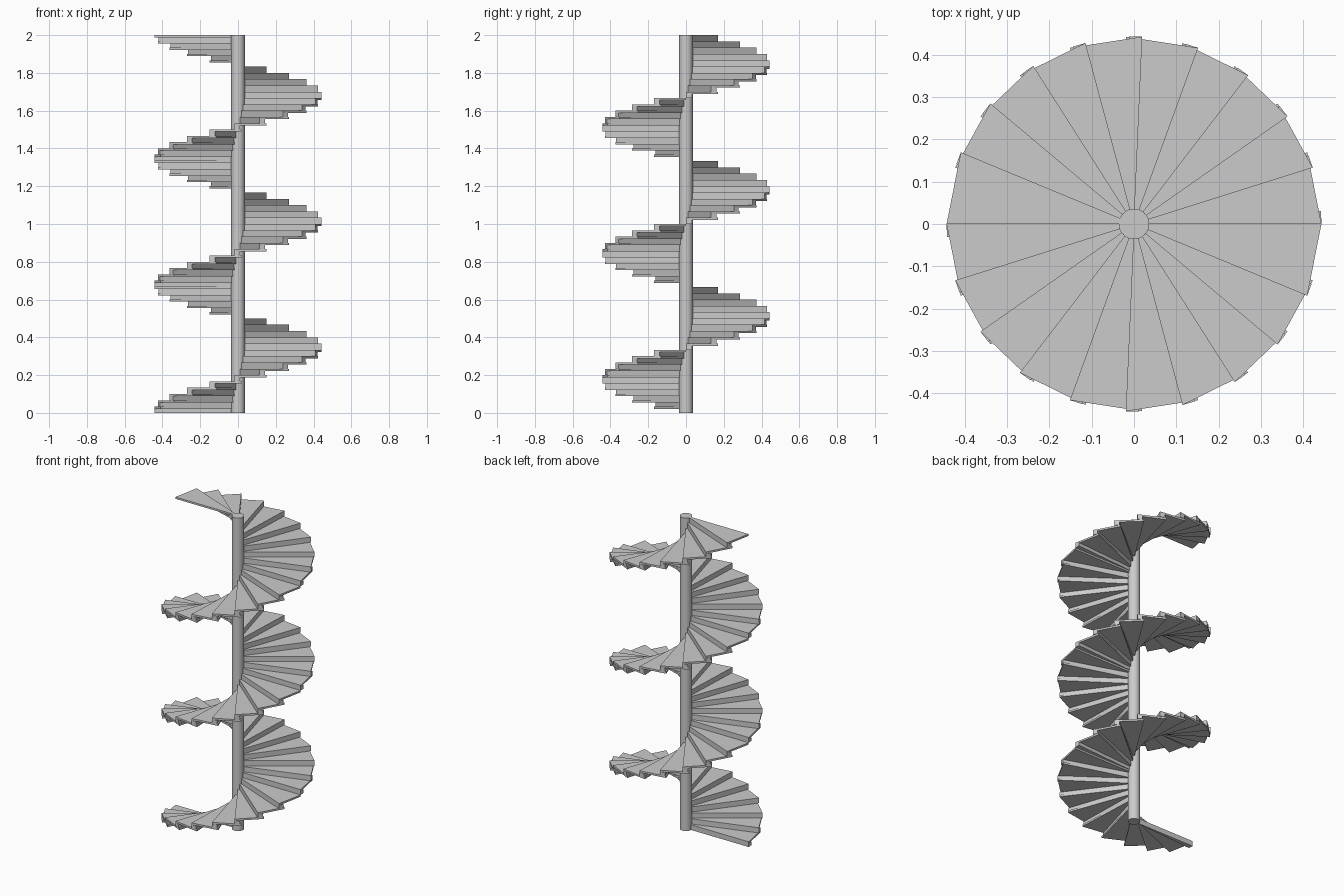
import bpy, bmesh
from math import radians, cos, sin

if "Cube" in bpy.data.objects:
    bpy.data.objects.remove(bpy.data.objects["Cube"])

R_OUT, R_IN, R_POLE = 0.443, 0.025, 0.036
HEIGHT, FLIGHTS, STEPS = 2.0, 6, 10          # six half-turn flights of ten steps
RISE = HEIGHT / (FLIGHTS * STEPS)
SPACING, WIDTH, RISER_WIDTH = 17.5, 22.5, 4.0  # degrees
TREAD = 0.0115


def sector(start, end):
    """Four plan corners of a straight-edged wedge."""
    a, b = radians(start), radians(end)
    return [(R_IN * cos(a), R_IN * sin(a)), (R_OUT * cos(a), R_OUT * sin(a)),
            (R_OUT * cos(b), R_OUT * sin(b)), (R_IN * cos(b), R_IN * sin(b))]


def prism(bm, plan, z0, z1):
    low = [bm.verts.new((x, y, z0)) for x, y in plan]
    high = [bm.verts.new((x, y, z1)) for x, y in plan]
    bm.faces.new(low[::-1])
    bm.faces.new(high)
    n = len(plan)
    for i in range(n):
        j = (i + 1) % n
        bm.faces.new((low[i], low[j], high[j], high[i]))


# flights of folded steps: a thin tread on a riser at its leading edge
for f in range(FLIGHTS):
    bm = bmesh.new()
    for k in range(STEPS):
        a = 180 + 180 * f + SPACING * k
        z = (f * STEPS + k) * RISE
        prism(bm, sector(a, a + WIDTH), z + RISE - TREAD, z + RISE)
        prism(bm, sector(a, a + RISER_WIDTH), z, z + RISE - TREAD)
    mesh = bpy.data.meshes.new(f"stair_flight_{f + 1}")
    bm.to_mesh(mesh)
    bm.free()
    obj = bpy.data.objects.new(f"stair_flight_{f + 1}", mesh)
    bpy.context.collection.objects.link(obj)

# central pole
bpy.ops.mesh.primitive_cylinder_add(vertices=32, radius=R_POLE, depth=HEIGHT,
                                    location=(0, 0, HEIGHT / 2))
bpy.context.object.name = "central_pole"
bpy.ops.object.shade_smooth_by_angle()
